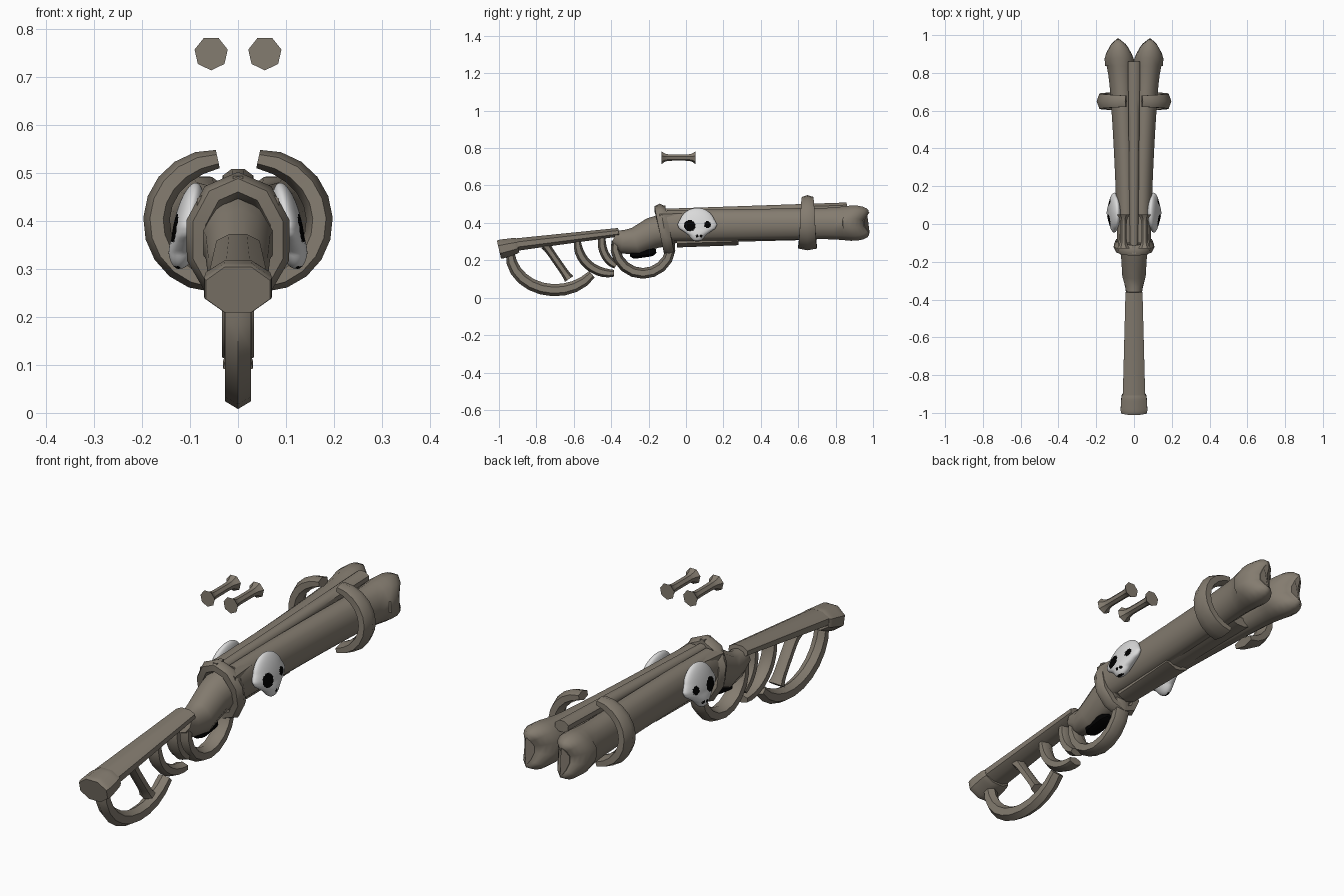
import bpy, bmesh, math
from mathutils import Vector

cube = bpy.data.objects.get("Cube")
if cube:
    bpy.data.objects.remove(cube, do_unlink=True)


def material(name, *rgb):
    mat = bpy.data.materials.new(name)
    mat.use_nodes = True
    mat.diffuse_color = (*rgb, 1)
    bsdf = mat.node_tree.nodes["Principled BSDF"]
    bsdf.inputs["Base Color"].default_value = (*rgb, 1)
    bsdf.inputs["Roughness"].default_value = .9
    return mat


BONE = material("old bone", .23, .2, .16)
PALE = material("pale skull", .7, .7, .7)
BLACK = material("black", 0, 0, 0)
ACROSS, ALONG = Vector((1, 0, 0)), Vector((0, 1, 0))


def finish(name, bm, materials, angle=50):
    bmesh.ops.recalc_face_normals(bm, faces=bm.faces)
    mesh = bpy.data.meshes.new(name)
    bm.to_mesh(mesh)
    bm.free()
    for mat in materials:
        mesh.materials.append(mat)
    ob = bpy.data.objects.new(name, mesh)
    bpy.context.collection.objects.link(ob)
    bpy.ops.object.select_all(action="DESELECT")
    ob.select_set(True)
    bpy.context.view_layer.objects.active = ob
    bpy.ops.object.shade_smooth_by_angle(angle=math.radians(angle))


def loft(name, path, sizes, side=ACROSS, sides=8, mat=BONE, turn=.5, shape=None, angle=50):
    """Sweep a polygon along a path; sizes are (half width, half height)."""
    bm = bmesh.new()
    rings = []
    reach = 1 / math.cos(math.pi / sides)
    for i, (point, (wide, high)) in enumerate(zip(path, sizes)):
        before, after = path[max(i - 1, 0)], path[min(i + 1, len(path) - 1)]
        up = side.cross(after - before).normalized()
        ring = []
        for k in range(sides):
            a = (k + turn) * math.tau / sides
            offset = side * wide * math.cos(a) + up * high * math.sin(a)
            ring.append(bm.verts.new(point + offset * reach))
        rings.append(ring)
    for ring, following in zip(rings, rings[1:]):
        for k in range(sides):
            n = (k + 1) % sides
            bm.faces.new((ring[k], ring[n], following[n], following[k]))
    bm.faces.new(rings[0])
    bm.faces.new(rings[-1])
    if shape:
        shape(bm)
    finish(name, bm, [mat], angle)


def bone(name, start, end, size_start, size_end, flare=0, **options):
    """Straight tapered bone whose two ends flare out."""
    path, sizes = [], []
    for step in range(11):
        t = step / 10
        grow = 1 + flare * abs(2 * t - 1) ** 6
        path.append(Vector(start).lerp(Vector(end), t))
        sizes.append(Vector(size_start).lerp(Vector(size_end), t) * grow)
    loft(name, path, sizes, **options)


def rib(name, centre, radii, angles, widths, thick, side=ACROSS, mirror=1, at=0, lean=0):
    """Curved bone following part of an ellipse."""
    path, sizes = [], []
    steps = 10
    for step in range(steps + 1):
        t = step / steps
        a = math.radians(angles[0] + (angles[1] - angles[0]) * t)
        u = centre[0] + radii[0] * math.cos(a)
        rise = radii[1] * math.sin(a)
        z = centre[1] + rise
        path.append(Vector((0, u, z) if side == ACROSS else (mirror * u, at - lean * rise, z)))
        slim = 1 - .3 * abs(2 * t - 1) ** 4
        sizes.append((widths[0] + (widths[1] - widths[0]) * t, thick * slim))
    loft(name, path, sizes, side=side, sides=6)


def notch(bm):
    # split the muzzle into an upper and a lower lobe
    for v in bm.verts:
        if v.co.y > .84:
            v.co.y -= .06 * max(0, 1 - abs(v.co.z - .4) / .08)


def barrel(name, mirror):
    path, sizes = [], []
    for step in range(21):
        t = math.sin(math.pi / 2 * step / 20)
        y = 1.1 * t - .1
        knuckle = math.exp(-((y - .92) / .1) ** 2)
        dome = math.sqrt(max(.05, 1 - max(0, (y - .88) / .12) ** 2))
        path.append(Vector((mirror * (.04 + .045 * t * t), y, .385 + .015 * t)))
        sizes.append(((.05 + .017 * t + .015 * knuckle) * dome, (.083 + .013 * knuckle) * (dome + 1) / 2))
    loft(name, path, sizes, sides=12, shape=notch)


def skull(name, mirror):
    sockets = [(.02, .385, .03), (.115, .39, .018), (.06, .33, .008), (.08, .33, .008)]
    bm = bmesh.new()
    bmesh.ops.create_icosphere(bm, subdivisions=5, radius=1)
    for v in bm.verts:
        x, y, z = v.co
        # narrow, thickened jaw below bulging cheeks
        jaw = max(0, min(1, -2.5 * z - .6))
        y *= 1 - .4 * jaw + .1 * max(0, 1 - abs(3 * z))
        x *= 1 + jaw / 4
        v.co = (mirror * (.105 + .03 * x - .017 * z), .06 + .096 * y, .39 + .09 * z)
    for face in bm.faces:
        c = face.calc_center_median()
        outer = abs(c.x) > .105 - .19 * (c.z - .39)
        hollow = any(math.hypot(c.y - y, c.z - z) < r for y, z, r in sockets)
        face.material_index = int(outer and (hollow or c.z < .306))
    finish(name, bm, [PALE, BLACK])


for mirror, word in ((1, "left"), (-1, "right")):
    # long bone barrels with knuckle ends, held by curved ribs
    barrel(f"{word}_barrel", mirror)
    rib(f"{word}_clamp_rib", (.03, .4), (.14, .13), (85, -80), (.03, .05), .024,
        side=ALONG, mirror=mirror, at=.65)

    skull(f"{word}_skull", mirror)

    # small loose bones floating above
    bone(f"{word}_loose_bone", (mirror * .056, -.13, .75), (mirror * .056, .05, .75),
         (.016, .016), (.016, .016), flare=1, sides=7, turn=.25, angle=30)

    # slim bones beside the breech
    bone(f"{word}_breech_bone", (mirror * .06, -.14, .43), (mirror * .055, .05, .44),
         (.025, .03), (.015, .02), sides=6)

# sighting rail and bead
bone("top_rail", (0, -.13, .45), (0, .86, .485), (.022, .025), (.032, .024))
bone("rail_bead", (0, -.16, .48), (0, -.11, .48), (.01, .014), (.01, .014), sides=4)

# bone and block under the barrels
bone("under_bone", (0, -.1, .32), (0, .7, .33), (.05, .03), (.05, .02))
bone("fore_block", (0, -.05, .31), (0, .28, .32), (.045, .036), (.055, .034), sides=6)

# leaning ring behind the barrels
rib("breech_ring", (0, .36), (.085, .115), (-90, 270), (.028, .028), .024,
    side=ALONG, at=-.115, lean=.22)

# wrist of the grip, with the dark trigger under it
wrist = [(0, -.385, .32), (0, -.34, .3), (0, -.27, .3), (0, -.18, .345), (0, -.08, .37)]
loft("grip_wrist", [Vector(p) for p in wrist],
     [(.04, .04), (.045, .06), (.062, .072), (.067, .08), (.08, .085)], sides=10)
bone("trigger", (0, -.3, .23), (0, -.16, .25), (.03, .022), (.03, .022), flare=-.6, sides=6, mat=BLACK)

# stock bone with a flared butt
bone("stock", (0, -.94, .28), (0, -.36, .35), (.06, .034), (.045, .023))
bone("butt_knob", (0, -1, .257), (0, -.9, .28), (.072, .053), (.066, .042), flare=-.08)

# ribs hanging below the stock and grip
rib("butt_rib", (-.7, .24), (.24, .2), (180, 325), (.027, .027), .028)
bone("strut_bone", (0, -.75, .28), (0, -.625, .1), (.024, .018), (.024, .018), flare=.3, sides=6)
rib("middle_rib", (-.4, .3), (.18, .17), (180, 275), (.028, .028), .022)
rib("front_rib", (-.3, .3), (.15, .15), (170, 240), (.028, .028), .02)
rib("trigger_guard", (-.23, .28), (.15, .15), (170, 370), (.033, .033), .025)
